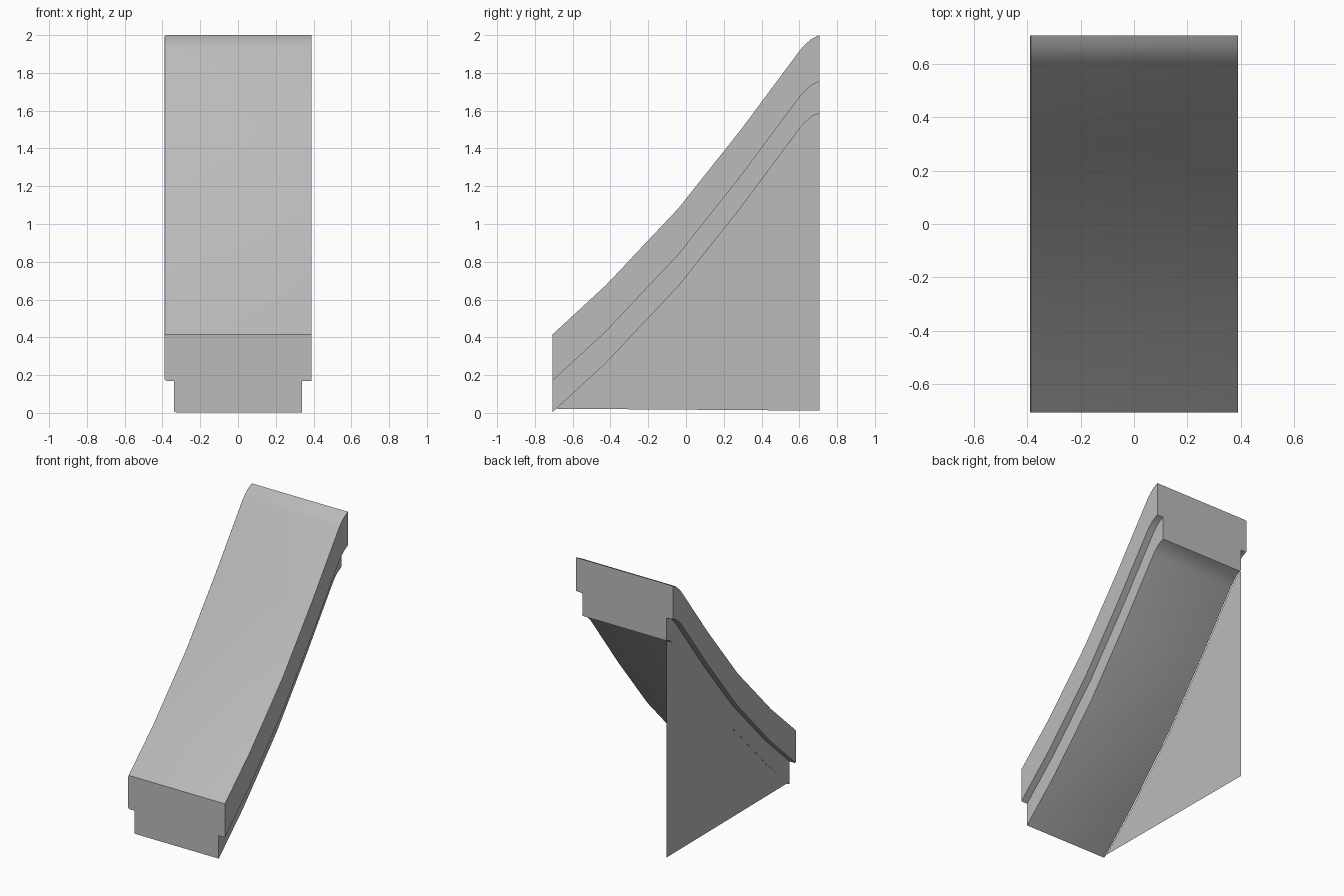
import bpy, bmesh, math

cube = bpy.data.objects.get("Cube")
if cube:
    bpy.data.objects.remove(cube, do_unlink=True)

# One plain stone grey
stone = bpy.data.materials.new("stone_grey")
stone.use_nodes = True
grey = (0.5, 0.5, 0.5, 1.0)
stone.diffuse_color = grey
stone.node_tree.nodes["Principled BSDF"].inputs["Base Color"].default_value = grey

# Path of the upper surface (y, z), rising to the back and levelling at the top
PATH = [(-0.707, 0.415), (-0.425, 0.675), (-0.04, 1.083), (0.295, 1.505),
        (0.605, 1.922), (0.63, 1.95), (0.665, 1.98), (0.707, 2.0)]
STEP, DEPTH = 0.245, 0.412
WIDE, NARROW, R = 0.39, 0.34, 0.012


def add_object(name, bm):
    mesh = bpy.data.meshes.new(name)
    bm.to_mesh(mesh)
    bm.free()
    mesh.materials.append(stone)
    obj = bpy.data.objects.new(name, mesh)
    bpy.context.collection.objects.link(obj)
    return obj


def rounded(x, z, sx, sz):
    """Corner points of a small round; sx, sz point into the body."""
    cx, cz = x + sx * R, z + sz * R
    return [(cx - sx * R * math.cos(a), cz - sz * R * math.sin(a))
            for a in (0, math.pi / 4, math.pi / 2)]


# Stepped cross-section (x, z offset): square on one side, eased on the other
section = [(WIDE, 0), (WIDE, -STEP), (NARROW, -STEP), (NARROW, -DEPTH)]
section += rounded(-NARROW, -DEPTH, 1, 1)[::-1]
section += [(-NARROW, -STEP)]
section += rounded(-WIDE, -STEP, 1, 1)[::-1]
section += rounded(-WIDE, 0, 1, -1)

# Sloping beam: the section carried upright along the path
bm = bmesh.new()
rings = [[bm.verts.new((x, y, z + dz)) for x, dz in section] for y, z in PATH]
for a, b in zip(rings, rings[1:]):
    for i in range(len(section)):
        j = (i + 1) % len(section)
        bm.faces.new((a[i], a[j], b[j], b[i]))
bm.faces.new(rings[0])
bm.faces.new(rings[-1])
bmesh.ops.recalc_face_normals(bm, faces=bm.faces)
beam = add_object("sloping_beam", bm)
bpy.ops.object.select_all(action='DESELECT')
beam.select_set(True)
bpy.context.view_layer.objects.active = beam
bpy.ops.object.shade_smooth_by_angle(angle=math.radians(35))

# Flat web filling the space under one edge of the beam
bm = bmesh.new()
outline = [(-0.69, 0.022)] + [(y, z - DEPTH) for y, z in PATH[1:]] + [(0.707, 0.012)]
bm.faces.new([bm.verts.new((-NARROW, y, z)) for y, z in outline])
add_object("side_web", bm)
